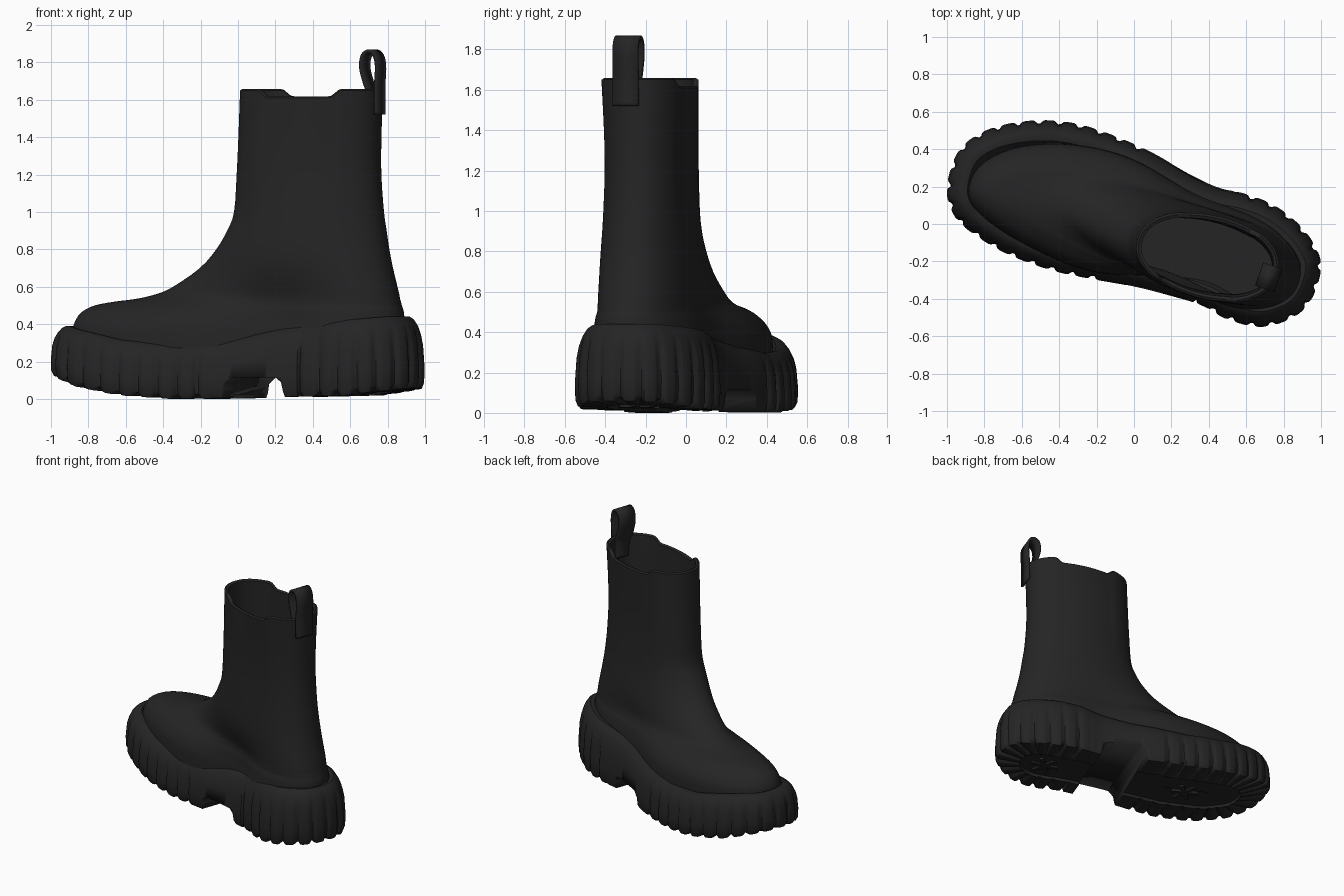
import bpy, bmesh, math
from mathutils import Vector

old = bpy.data.objects.get("Cube")
if old:
    bpy.data.objects.remove(old, do_unlink=True)

black = bpy.data.materials.new("black_leather")
black.use_nodes = True
black.diffuse_color = (0.018, 0.018, 0.018, 1)
bsdf = black.node_tree.nodes["Principled BSDF"]
bsdf.inputs["Base Color"].default_value = (0.018, 0.018, 0.018, 1)
bsdf.inputs["Roughness"].default_value = 0.7

# Foot axes: u runs from heel to toe, v across the foot
C, S = math.cos(math.radians(20)), math.sin(math.radians(20))


def to_world(u, v, z):
    return Vector((-C * u + S * v, S * u + C * v, z))


def to_foot(x, y):
    return -C * x + S * y, S * x + C * y


def smooth(a, b, x):
    t = min(1, max(0, (x - a) / (b - a)))
    return t * t * (3 - 2 * t)


def power(x, e):
    return math.copysign(abs(x) ** e, x)


def lookup(table, x):
    for (a, p), (b, q) in zip(table, table[1:]):
        if x <= b:
            return p + (q - p) * max(0, x - a) / (b - a)
    return table[-1][1]


def spline(points, steps, closed=False):
    """Catmull-Rom curve through tuples of any length."""
    n, out = len(points), []
    pick = (lambda i: points[i % n]) if closed else (lambda i: points[min(n - 1, max(0, i))])
    for i in range(n if closed else n - 1):
        for s in range(steps):
            t = s / steps
            out.append(tuple(
                b + 0.5 * t * (c - a + t * (2 * a - 5 * b + 4 * c - d + t * (3 * (b - c) + d - a)))
                for a, b, c, d in zip(pick(i - 1), pick(i), pick(i + 1), pick(i + 2))))
    return out if closed else out + [points[-1]]


def finish(bm, name, angle=35):
    bmesh.ops.recalc_face_normals(bm, faces=bm.faces)
    mesh = bpy.data.meshes.new(name)
    bm.to_mesh(mesh)
    bm.free()
    obj = bpy.data.objects.new(name, mesh)
    bpy.context.collection.objects.link(obj)
    mesh.materials.append(black)
    bpy.ops.object.select_all(action='DESELECT')
    obj.select_set(True)
    bpy.context.view_layer.objects.active = obj
    bpy.ops.object.shade_smooth_by_angle(angle=math.radians(angle))
    return obj


def loft(rings, name, angle=35):
    bm = bmesh.new()
    loops = [[bm.verts.new(p) for p in ring] for ring in rings]
    for lo, hi in zip(loops, loops[1:]):
        for i in range(len(lo)):
            j = (i + 1) % len(lo)
            bm.faces.new((lo[i], lo[j], hi[j], hi[i]))
    bm.faces.new(loops[0])
    bm.faces.new(loops[-1])
    return finish(bm, name, angle)


# Sole: lugged outline lofted upwards from a radially grooved tread
outline = [(-1, .2), (-.95, .37), (-.85, .47), (-.7, .53), (-.5, .555), (-.3, .535), (-.1, .47),
           (.1, .38), (.3, .265), (.45, .195), (.6, .16), (.75, .1), (.88, 0), (.97, -.12),
           (1, -.24), (.95, -.4), (.85, -.5), (.68, -.55), (.5, -.51), (.36, -.435), (.2, -.385),
           (0, -.335), (-.25, -.29), (-.45, -.245), (-.69, -.155), (-.89, -.03), (-.975, .07)]
dense = [Vector(to_foot(*p)) for p in spline(outline, 40, True)]
LUGS, PER = 44, 8
total = sum((dense[i] - dense[i - 1]).length for i in range(len(dense)))
edge, walked = [], 0
for i, p in enumerate(dense):
    if walked >= len(edge) * total / (LUGS * PER) and len(edge) < LUGS * PER:
        edge.append(p)
    walked += (dense[(i + 1) % len(dense)] - p).length
COUNT = len(edge)
normals = []
for i in range(COUNT):
    t = (edge[(i + 2) % COUNT] - edge[i - 2]).normalized()
    n = Vector((-t.y, t.x))
    normals.append(n if n.dot(edge[i]) < 0 else -n)

bottom = [(-1.03, .06), (-.7, .018), (-.3, .01), (.25, 0), (.55, .02), (.8, .065), (1.02, .14)]
top = [(-.95, .44), (-.47, .405), (-.29, .365), (-.1, .33), (.27, .295), (.55, .315),
       (.8, .365), (.95, .39)]


def groove(i):
    u = edge[i].x
    if -.45 < u < .05:
        return 0
    return (1, .9, .2, 0, 0, 0, 0, .2)[i % PER]


def wall(f, inset, depth, drop=0):
    ring = []
    for i, p in enumerate(edge):
        q = p + normals[i] * (inset + depth * groove(i))
        lo, hi = lookup(bottom, p.x), lookup(top, p.x)
        ring.append(to_world(q.x, q.y, lo + (hi - lo) * f - drop))
    return ring


def tread(k, lift, depth):
    ring = []
    for i, p in enumerate(edge):
        p = p + normals[i] * (0.015 + .018 * groove(i) * (k > .9))
        spine = Vector((max(-.7, min(.6, p.x)), 0))
        q = spine + (p - spine) * k
        ring.append(to_world(q.x, q.y, lookup(bottom, q.x) + lift + depth * groove(i)))
    return ring


rings = [tread(.06, .02, 0), tread(.48, .02, 0), tread(.5, 0, .005), tread(.55, 0, .015), tread(.8, 0, .02),
         tread(1, 0, .02), wall(.08, .002, .018), wall(.3, 0, .018), wall(.6, .008, .014),
         wall(.75, .02, .008), wall(.87, .038, 0), wall(.96, .06, 0), wall(1, .082, 0),
         wall(1, .11, 0, .004), wall(1, .16, 0, .09)]
sole = loft(rings, "sole", 40)

# Arch gap between forefoot and heel block
bm = bmesh.new()
ends = [[bm.verts.new(to_world(u, v, z)) for u, z in
         ((-.39, -.1), (-.01, -.1), (-.04, .08), (-.08, .115), (-.32, .115), (-.35, .09))] for v in (-.6, .6)]
for e in ends:
    bm.faces.new(e)
for i in range(6):
    j = (i + 1) % 6
    bm.faces.new((ends[0][i], ends[0][j], ends[1][j], ends[1][i]))
cutter = finish(bm, "arch_cutter")
cutter.hide_render = True
cut = sole.modifiers.new("arch", 'BOOLEAN')
cut.operation, cut.solver, cut.object = 'DIFFERENCE', 'EXACT', cutter
bpy.context.view_layer.objects.active = sole
bpy.ops.object.modifier_apply(modifier=cut.name)
bpy.data.objects.remove(cutter, do_unlink=True)

# Six-armed tread stars on the ball and the heel
for name, cu in (("ball_star", .38), ("heel_star", -.68)):
    bm = bmesh.new()
    for k in range(3):
        arm = bmesh.ops.create_cube(bm, size=1)["verts"]
        a = k * math.pi / 3
        for v in arm:
            x, y = v.co.x * .2, v.co.y * .03
            u = cu + x * math.cos(a) - y * math.sin(a)
            v.co = to_world(u, x * math.sin(a) + y * math.cos(a), lookup(bottom, u) + .02 + v.co.z * .03)
    finish(bm, name)

# Upper: height, heel end, toe end, heel half width, toe half width
slices = [(.25, -.945, .9, .325, .35), (.37, -.94, .9, .32, .345), (.43, -.935, .88, .315, .315),
          (.47, -.93, .845, .31, .275), (.5, -.92, .785, .3, .235), (.52, -.915, .68, .295, .215),
          (.535, -.91, .56, .288, .208), (.56, -.905, .45, .28, .205), (.6, -.895, .355, .273, .207),
          (.7, -.87, .195, .258, .213), (.8, -.85, .095, .245, .22), (.9, -.835, .03, .232, .222),
          (1, -.82, -.01, .225, .224), (1.2, -.805, -.025, .22, .222), (1.4, -.805, -.035, .225, .223),
          (1.65, -.812, -.045, .24, .225)]


def upper_ring(row, shrink=0):
    z, back, front, wide_heel, wide_toe = row
    back, front = back + shrink, front - shrink
    low, toe, shaft = 1 - smooth(.5, .9, z), 1 - smooth(.45, .6, z), smooth(.4, .9, z)
    ring = []
    for i in range(112):
        a = math.tau * i / 112
        c, s = math.cos(a), math.sin(a)
        along = power(c, 1 - .2 * low) if c < 0 else c
        u = (back + front) / 2 + (front - back) / 2 * along
        gore = (1 - smooth(.45, .62, abs(c))) * smooth(.8, 1.3, z)
        w = wide_heel + (wide_toe - wide_heel) * (1 + c) / 2 - shrink - .008 * gore
        # waist of the foot, deeper on the inner side
        waist = (1 - smooth(.4, .75, z)) * math.exp(-((u + .28) / .3) ** 2)
        w *= 1 - waist * (.34 if s < 0 else .2)
        # the big toe side reaches further forward, the shaft is skewed across the foot
        v = power(s, .9) * w - .03 * shaft * (1 + c) - .08 * toe * max(0, c) ** 3
        ring.append(to_world(u, v, z - .04 * gore * smooth(1.3, 1.65, z)))
    return ring


rows = spline(slices, 3)
outer = [upper_ring(r) for r in rows]
rim = [upper_ring((rows[-1][0] + .008,) + rows[-1][1:], .012)]
inner = [upper_ring(r, .028) for r in reversed(rows) if r[0] > .36]
loft(outer + rim + inner, "boot_upper", 50)

# Pull tab: a strap looped over the back rim, turned to follow the heel
path = spline([(.758, 1.52), (.757, 1.66), (.762, 1.78), (.748, 1.84), (.718, 1.86), (.686, 1.835),
               (.678, 1.77), (.698, 1.69), (.72, 1.62), (.722, 1.5)], 6)
bm = bmesh.new()
sides = [[bm.verts.new((x + side * .022, -.285 + side * .062 - (x - .72) * .36, z)) for x, z in path]
         for side in (-1, 1)]
for i in range(len(path) - 1):
    bm.faces.new((sides[0][i], sides[0][i + 1], sides[1][i + 1], sides[1][i]))
tab = finish(bm, "pull_tab")
thick = tab.modifiers.new("thickness", 'SOLIDIFY')
thick.thickness, thick.offset = .018, 0
